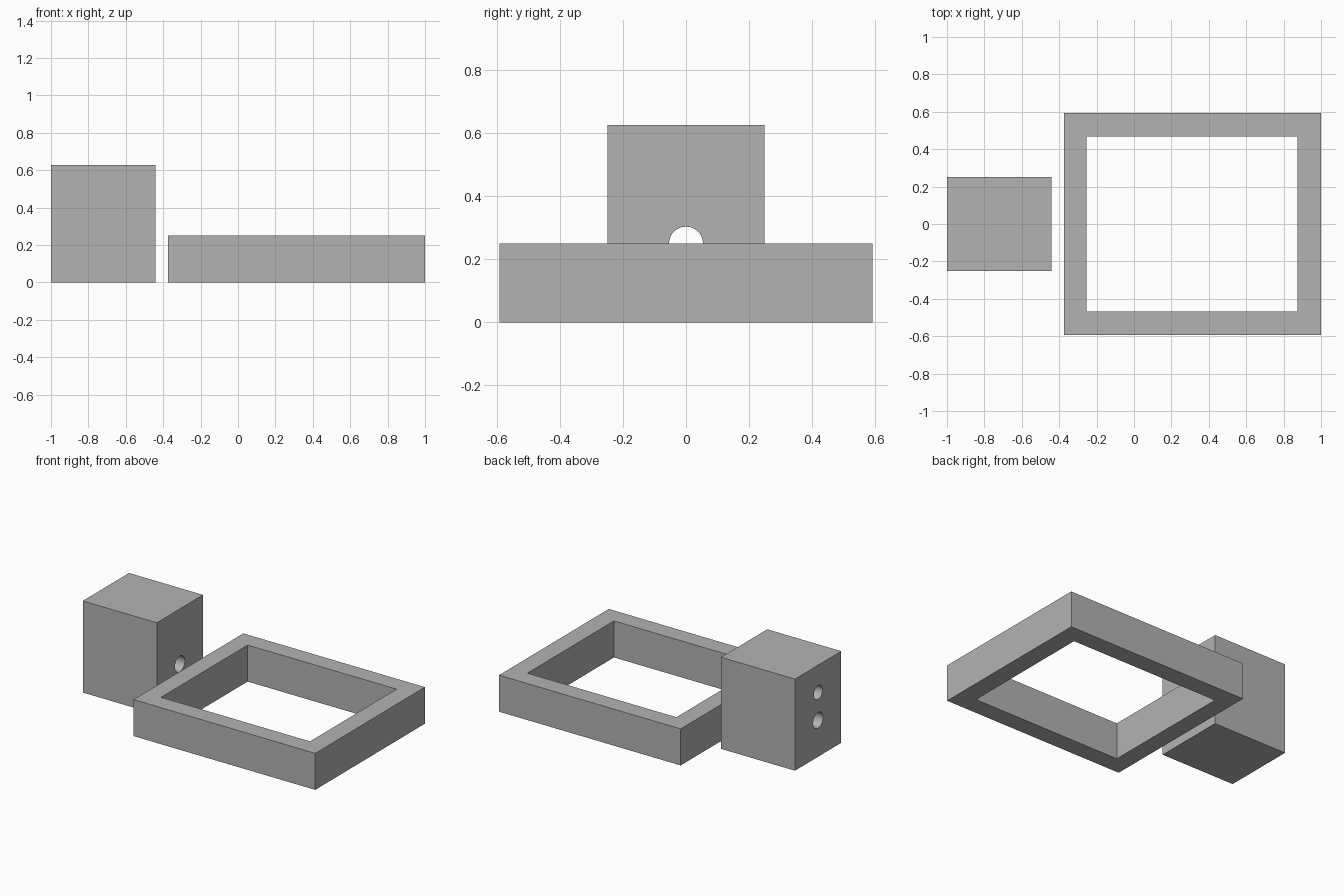
import bpy
import math

if "Cube" in bpy.data.objects:
    bpy.data.objects.remove(bpy.data.objects["Cube"], do_unlink=True)

# Single plain grey
grey = bpy.data.materials.new("plain grey")
grey.use_nodes = True
colour = (0.45, 0.45, 0.45, 1)
grey.diffuse_color = colour
grey.node_tree.nodes["Principled BSDF"].inputs["Base Color"].default_value = colour


def box(name, low, high):
    """Box between two opposite corners."""
    centre = [(a + b) / 2 for a, b in zip(low, high)]
    bpy.ops.mesh.primitive_cube_add(size=1, location=centre)
    obj = bpy.context.object
    obj.name = name
    obj.scale = [b - a for a, b in zip(low, high)]
    bpy.ops.object.transform_apply(location=False, rotation=False, scale=True)
    obj.data.materials.append(grey)
    return obj


def bore(name, radius, x_start, x_end, z):
    """Cylinder along x, used to drill a hole."""
    bpy.ops.mesh.primitive_cylinder_add(
        vertices=48, radius=radius, depth=x_end - x_start,
        location=((x_start + x_end) / 2, 0, z), rotation=(0, math.pi / 2, 0))
    obj = bpy.context.object
    obj.name = name
    obj.data.materials.append(grey)
    return obj


def cut(target, cutter):
    """Subtract the cutter, then remove it."""
    mod = target.modifiers.new(cutter.name, "BOOLEAN")
    mod.operation = "DIFFERENCE"
    mod.solver = "EXACT"
    mod.object = cutter
    cutter.hide_render = True
    bpy.ops.object.select_all(action="DESELECT")
    bpy.context.view_layer.objects.active = target
    target.select_set(True)
    bpy.ops.object.modifier_apply(modifier=mod.name)
    bpy.data.objects.remove(cutter, do_unlink=True)


# Open rectangular frame
frame = box("rectangular_frame", (-0.375, -0.593, 0), (1, 0.593, 0.25))
cut(frame, box("frame_opening", (-0.255, -0.468, -0.1), (0.873, 0.468, 0.4)))

# Block with a through hole and a shallower blind hole on its outer end
block = box("drilled_block", (-1, -0.25, 0), (-0.44, 0.25, 0.627))
cut(block, bore("through_hole", 0.054, -1.1, -0.3, 0.25))
cut(block, bore("blind_hole", 0.047, -1.1, -0.7, 0.44))
bpy.ops.object.shade_smooth_by_angle(angle=math.radians(30))
